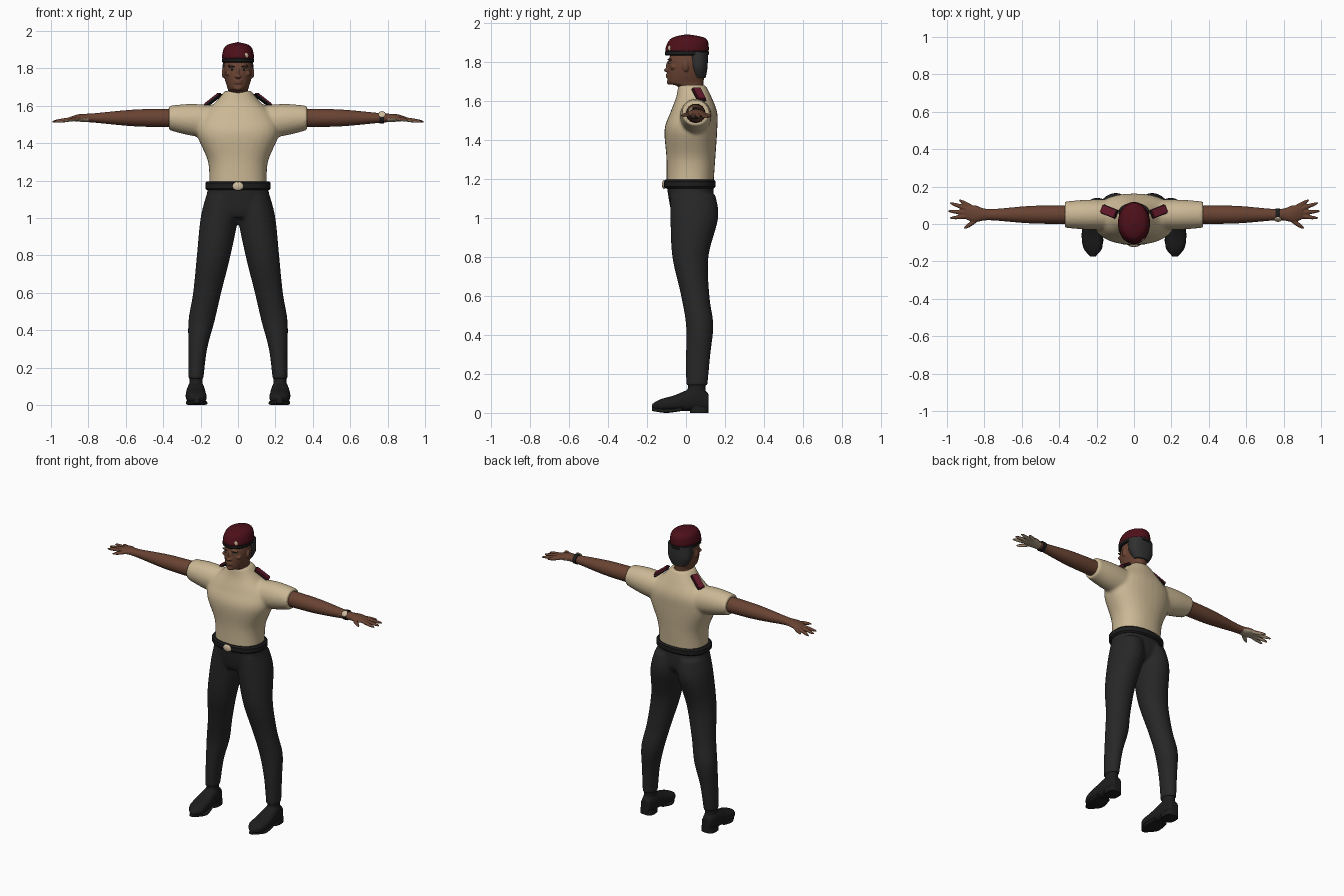
import bpy, bmesh, math
from mathutils import Matrix, Vector, Euler

cube = bpy.data.objects.get("Cube")
if cube:
    bpy.data.objects.remove(cube, do_unlink=True)


def material(name, red, green, blue):
    mat = bpy.data.materials.new(name)
    mat.use_nodes = True
    mat.diffuse_color = (red, green, blue, 1)
    shader = mat.node_tree.nodes["Principled BSDF"]
    shader.inputs["Base Color"].default_value = mat.diffuse_color
    shader.inputs["Roughness"].default_value = 0.8
    return mat


SHIRT = material("khaki_shirt", .6, .48, .3)
SKIN = material("brown_skin", .14, .056, .032)
PALM = material("pale_palm", .42, .34, .23)
MAROON = material("dark_maroon", .075, .005, .01)
CRIMSON = material("crimson", .13, .01, .025)
TROUSER = material("charcoal_cloth", .02, .02, .02)
LEATHER = material("black_leather", .012, .012, .012)
HAIR = material("grey_hair", .03, .03, .03)
CREAM = material("cream_metal", .62, .5, .34)
SIDES = {"left": 1, "right": -1}


def spline(rings, steps):
    """Pass a smooth curve through the ring settings."""
    result = []
    for i in range(len(rings) - 1):
        before, after = rings[max(i - 1, 0)], rings[min(i + 2, len(rings) - 1)]
        for step in range(steps):
            t = step / steps
            result.append([b + t / 2 * (c - a + t * (2 * a - 5 * b + 4 * c - d + t * (3 * (b - c) + d - a)))
                           for a, b, c, d in zip(before, rings[i], rings[i + 1], after)])
    return result + [rings[-1]]


def loft(bm, axis, rings, side=1, power=2, count=32, steps=6):
    """Ring: position, half width, low and high of the depth, and optional sideways centre."""
    rings = [(*ring, 0)[:5] for ring in rings]
    loops = []
    for along, radius, low, high, centre in spline(rings, steps):
        loop = []
        for k in range(count):
            angle = math.tau * k / count
            u, v = (math.copysign(abs(f) ** (2 / power), f) for f in (math.cos(angle), math.sin(angle)))
            p, q = centre + radius * u, (low + high + (high - low) * v) / 2
            x, y, z = {"x": (along, p, q), "y": (p, along, q), "z": (p, q, along)}[axis]
            loop.append(bm.verts.new((x * side, y, z)))
        loops.append(loop)
    faces = [bm.faces.new(loops[0]), bm.faces.new(loops[-1])]
    for lower, upper in zip(loops, loops[1:]):
        for k in range(count):
            faces.append(bm.faces.new((lower[k - 1], lower[k], upper[k], upper[k - 1])))
    bmesh.ops.recalc_face_normals(bm, faces=faces)


def blob(bm, place, size, turn=(0, 0, 0)):
    matrix = Matrix.LocRotScale(Vector(place), Euler(turn), Vector(size))
    bmesh.ops.create_uvsphere(bm, u_segments=20, v_segments=12, radius=1, matrix=matrix)


def finish(name, bm, mat, voxel=0, smoothing=0):
    """Make the object; a voxel size fuses its pieces into one skin."""
    mesh = bpy.data.meshes.new(name)
    bm.to_mesh(mesh)
    bm.free()
    mesh.materials.append(mat)
    obj = bpy.data.objects.new(name, mesh)
    bpy.context.collection.objects.link(obj)
    bpy.ops.object.select_all(action="DESELECT")
    obj.select_set(True)
    bpy.context.view_layer.objects.active = obj
    if voxel:
        fuse = obj.modifiers.new("fuse", "REMESH")
        fuse.mode, fuse.voxel_size = "VOXEL", voxel
        soften = obj.modifiers.new("soften", "SMOOTH")
        soften.iterations = smoothing
        bpy.ops.object.modifier_apply(modifier="fuse")
        bpy.ops.object.modifier_apply(modifier="soften")
        obj.data.shade_smooth()
    else:
        bpy.ops.object.shade_smooth_by_angle(angle=math.radians(40))
    return obj


def add_loft(name, axis, rings, mat, **options):
    bm = bmesh.new()
    loft(bm, axis, rings, **options)
    finish(name, bm, mat)


def add_blob(name, place, size, mat, turn=(0, 0, 0)):
    bm = bmesh.new()
    blob(bm, place, size, turn)
    finish(name, bm, mat)


def add_band(name, bottom, top, radius, front, back, **options):
    """A flat leather band with softened rims."""
    rim = (top - bottom) / 5
    narrow = (radius - rim, front + rim, back - rim)
    wide = (radius, front, back)
    rings = [(bottom, *narrow), (bottom + rim, *wide), (top - rim, *wide), (top, *narrow)]
    add_loft(name, "z", rings, LEATHER, steps=1, count=48, **options)


# Shirt: torso and short sleeves fused
bm = bmesh.new()
loft(bm, "z", [(1.16, .155, -.1, .14), (1.3, .16, -.1, .15), (1.45, .22, -.11, .16),
               (1.54, .2, -.08, .16), (1.62, .12, -.05, .13), (1.68, .07, -.04, .1)], power=2.3)
for side in SIDES.values():
    loft(bm, "x", [(.1, .08, 1.42, 1.6, .05), (.25, .08, 1.44, 1.61, .05), (.37, .07, 1.47, 1.6, .05)], side)
finish("shirt", bm, SHIRT, .009, 6)

# Trousers: hips and legs fused
bm = bmesh.new()
loft(bm, "z", [(1.17, .16, -.1, .14), (1.05, .17, -.08, .14), (1, .1, -.06, .1)], power=2.3)
for side in SIDES.values():
    loft(bm, "z", [(1.12, .085, -.08, .15, .085), (1, .1, -.08, .165, .1), (.8, .09, -.07, .115, .13),
                   (.6, .075, -.025, .12, .165), (.45, .07, 0, .14, .195), (.3, .05, 0, .125, .215),
                   (.14, .04, 0, .11, .225)], side)
finish("trousers", bm, TROUSER, .009, 4)

# Belt and buckle
add_band("belt", 1.15, 1.195, .175, -.113, .152, power=2.3)
add_blob("belt_buckle", (0, -.113, 1.17), (.03, .01, .023), CREAM)

# Shoes with separate soles and heels
for label, side in SIDES.items():
    bm = bmesh.new()
    loft(bm, "z", [(.05, .035, .01, .1, .225), (.155, .035, .01, .1, .225)], side)
    loft(bm, "y", [(.115, .03, .01, .1, .225), (.05, .045, .01, .13, .225), (-.06, .055, .01, .09, .225),
                   (-.13, .05, .01, .07, .22), (-.175, .012, .02, .045, .22)], side, power=2.5)
    finish(label + "_shoe", bm, LEATHER, .006, 3)
    add_loft(label + "_sole", "y", [(-.02, .05, .01, .03, .225), (-.1, .055, 0, .02, .22),
                                    (-.175, .015, .01, .03, .22)], LEATHER, side=side, power=4)
    add_loft(label + "_heel", "z", [(0, .045, .02, .115, .225), (.035, .045, .02, .115, .225)],
             LEATHER, side=side, power=3)

# Arms and hands fused, with paler palms; fingers fan out from the wrist
wrist = Vector((.8, .05, 1.54))
fan = {-.6: .135, -.1: .19, .1: .2, .33: .2, .53: .16}
droop = .13
for label, side in SIDES.items():
    bm = bmesh.new()
    loft(bm, "x", [(.33, .05, 1.485, 1.585, .05), (.55, .047, 1.49, 1.58, .05), (.77, .03, 1.51, 1.56, .05),
                   (.85, .045, 1.515, 1.555, .055), (.9, .035, 1.52, 1.54, .06)], side)
    for angle, reach in fan.items():
        root = reach / 5
        middle = (root + reach) / 2
        x, y, z = wrist + middle * Vector((math.cos(angle), math.sin(angle), -droop))
        blob(bm, (x * side, y, z), (reach - middle, .012, .011), (0, droop * side, angle * side))
    arm = finish(label + "_arm", bm, SKIN, .0045, 2)
    arm.data.materials.append(PALM)
    for face in arm.data.polygons:
        if abs(face.center.x) > wrist.x and face.normal.z < -.3:
            face.material_index = 1

# Wristwatch on the left arm
add_loft("watch_strap", "x", [(.757, .034, 1.505, 1.567, .05), (.78, .034, 1.505, 1.567, .05)], LEATHER, steps=1)
add_blob("watch_face", (.77, .025, 1.555), (.02, .02, .007), CREAM, (.9, 0, 0))

# Shoulder straps: crimson tops on dark edges
for label, side in SIDES.items():
    turn = Euler((0, .63 * side, .38 * side))
    lift = turn.to_matrix() @ Vector((0, 0, .006))
    base = Vector((.131 * side, .066, 1.63))
    for part, mat, size, place in (("strap", CRIMSON, (.1, .044, .014), base + lift),
                                   ("strap_edge", LEATHER, (.106, .05, .01), base)):
        bm = bmesh.new()
        bmesh.ops.create_cube(bm, size=1, matrix=Matrix.LocRotScale(place, turn, Vector(size)))
        bmesh.ops.bevel(bm, geom=bm.edges[:], offset=.003, segments=2, affect="EDGES")
        finish(label + "_shoulder_" + part, bm, mat)

# Head, neck and face fused
bm = bmesh.new()
loft(bm, "z", [(1.6, .06, -.02, .085), (1.67, .055, -.04, .09), (1.69, .055, -.09, .09), (1.74, .07, -.095, .095),
               (1.8, .077, -.09, .105), (1.87, .065, -.07, .095)], power=2.15)
blob(bm, (0, -.099, 1.757), (.018, .014, .01))
blob(bm, (0, -.09, 1.778), (.009, .013, .026))
for lip in (1.723, 1.733):
    blob(bm, (0, -.093, lip), (.024, .011, .006))
blob(bm, (0, -.083, 1.695), (.024, .016, .014))
for side in SIDES.values():
    blob(bm, (.034 * side, -.081, 1.812), (.024, .01, .007))
    blob(bm, (.05 * side, -.066, 1.772), (.018, .014, .012))
    blob(bm, (.078 * side, 0, 1.775), (.008, .016, .027), (0, 0, .3 * side))
finish("head", bm, SKIN, .004, 2)

# Eyes and eyebrows
for label, side in SIDES.items():
    add_blob(label + "_eye", (.032 * side, -.083, 1.794), (.012, .006, .0045), CREAM, (0, 0, .2 * side))
    add_blob(label + "_iris", (.032 * side, -.087, 1.794), (.005, .004, .0045), LEATHER)
    add_blob(label + "_eyebrow", (.034 * side, -.088, 1.812), (.019, .006, .003), HAIR, (0, -.1 * side, .3 * side))

# Short hair at the back
add_loft("hair", "z", [(1.715, .05, .035, .1), (1.77, .08, .015, .11), (1.85, .08, 0, .113)], HAIR, power=2.3)

# Beret, leather band and badge
add_loft("beret", "z", [(1.84, .08, -.1, .11), (1.87, .085, -.105, .117), (1.92, .066, -.075, .1),
                        (1.94, .005, 0, .01)], MAROON)
add_band("beret_band", 1.832, 1.856, .086, -.108, .118)
add_blob("beret_badge", (.042, -.084, 1.868), (.014, .007, .015), CREAM, (0, 0, .4))
